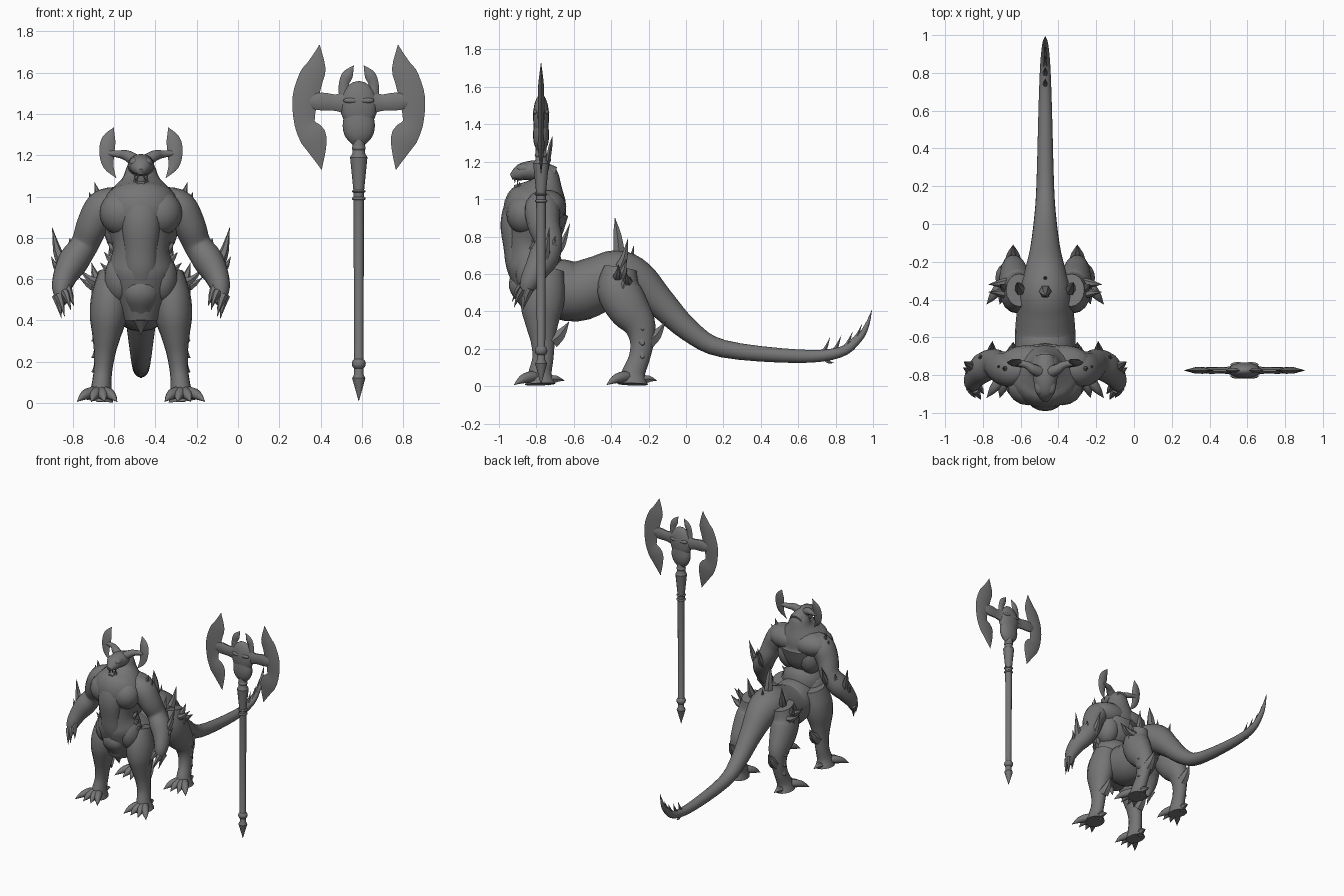
import bpy, bmesh, math
from mathutils import Vector, Matrix

cube = bpy.data.objects.get("Cube")
if cube:
    bpy.data.objects.remove(cube, do_unlink=True)

GREY = (.18, .18, .18, 1)
stone = bpy.data.materials.new("stone_grey")
stone.use_nodes = True
stone.diffuse_color = GREY
stone.node_tree.nodes["Principled BSDF"].inputs["Base Color"].default_value = GREY

BODY = Vector((-.47, 0, 0))
AXE = Vector((.585, -.775, 0))


def smooth_path(path, steps):
    """Catmull-Rom interpolation of (x, y, z, half width) sections."""
    points = [Vector(section) for section in path]
    padded = [points[0]] + points + [points[-1]]
    result = []
    for before, start, end, after in zip(padded, padded[1:], padded[2:], padded[3:]):
        start_slope, end_slope = (end - before) / 2, (after - start) / 2
        for step in range(steps):
            t = step / steps
            blend = t * t * (3 - 2 * t)
            result.append(start.lerp(end, blend) + start_slope * (t * (1 - t) ** 2)
                          - end_slope * (t * t * (1 - t)))
    return result + [points[-1]]


def tube(bm, path, flat=1, sides=16, steps=4):
    """Loft ellipses along a path; width follows x, or y on sideways paths."""
    sections = smooth_path(path, steps)
    centres = [section.xyz for section in sections]
    heading = (centres[-1] - centres[0]).normalized()
    reference = Vector((0, 1, 0)) if abs(heading.x) > .8 else Vector((1, 0, 0))
    last = len(sections) - 1
    rings = []
    for i, section in enumerate(sections):
        tangent = (centres[min(i + 1, last)] - centres[max(i - 1, 0)]).normalized()
        across = (reference - tangent * reference.dot(tangent)).normalized()
        upward = tangent.cross(across)
        radius = max(section.w, .001)
        ring = []
        for k in range(sides):
            angle = math.tau * k / sides
            offset = across * math.cos(angle) + upward * (flat * math.sin(angle))
            ring.append(bm.verts.new(centres[i] + offset * radius))
        rings.append(ring)
    for low, high in zip(rings, rings[1:]):
        for k in range(sides):
            bm.faces.new((low[k - 1], low[k], high[k], high[k - 1]))
    bm.faces.new(rings[0])
    bm.faces.new(rings[-1])


def spike(bm, base, tip, radius=.03, sag=.15):
    """Curved claw from base to tip, its middle dropped by sag."""
    base, tip = Vector(base), Vector(tip)
    middle = (base + tip) / 2
    middle.z -= sag * (tip - base).length
    tube(bm, [(*base, radius), (*middle, radius * .7), (*tip, 0)], sides=6, steps=3)


def blob(bm, centre, radii):
    matrix = Matrix.Translation(centre) @ Matrix.Diagonal((*radii, 1))
    bmesh.ops.create_uvsphere(bm, u_segments=16, v_segments=10, radius=1, matrix=matrix)


def part(name, origin=BODY, mirror=False, tubes=(), spikes=(), blobs=(), angle=55, **shape):
    """One object made of lofts, spikes and ellipsoids, optionally mirrored."""
    bm = bmesh.new()
    for path in tubes:
        tube(bm, path, **shape)
    for values in spikes:
        spike(bm, *values)
    for values in blobs:
        blob(bm, *values)
    bmesh.ops.recalc_face_normals(bm, faces=bm.faces)
    mesh = bpy.data.meshes.new(name)
    bm.to_mesh(mesh)
    bm.free()
    mesh.materials.append(stone)
    mesh.polygons.foreach_set("use_smooth", [True] * len(mesh.polygons))
    mesh.set_sharp_from_angle(angle=math.radians(angle))
    part_object = bpy.data.objects.new(name, mesh)
    part_object.location = origin
    bpy.context.collection.objects.link(part_object)
    if mirror:
        part_object.modifiers.new("mirror", 'MIRROR').use_mirror_merge = False


def mid_line(*rows):
    """Path on the centre plane from (y, z, half width) rows."""
    return [[(0, *row) for row in rows]]


# Four-legged body running into the long tail
part("body_and_tail", sides=20, tubes=mid_line(
    (-.86, .52, .08), (-.72, .53, .15), (-.59, .505, .16), (-.46, .55, .15), (-.36, .59, .138),
    (-.26, .56, .112), (-.14, .45, .082), (.02, .295, .06), (.2, .2, .047), (.6, .16, .036),
    (.82, .18, .028), (.92, .25, .02), (.965, .32, .013), (.995, .41, 0)))

# Upright torso rising into neck and hump
part("torso", flat=.92, sides=20, tubes=mid_line(
    (-.8, .4, .08), (-.8, .52, .13), (-.81, .65, .16), (-.83, .75, .135), (-.81, .85, .17),
    (-.8, .95, .19), (-.77, 1.02, .15), (-.75, 1.09, .09), (-.75, 1.15, .065), (-.75, 1.19, .02)))
part("breast_keel", flat=.75, tubes=mid_line(
    (-.83, 1.05, .05), (-.895, .98, .085), (-.92, .87, .095), (-.915, .74, .08), (-.9, .64, .08),
    (-.87, .53, .06)))
part("torso_muscles", mirror=True, blobs=[
    ((.09, -.86, .92), (.11, .1, .11)), ((.09, -.745, .96), (.16, .105, .09)),
    ((.09, -.765, .85), (.09, .1, .13)), ((.1, -.81, .6), (.08, .1, .12))])
part("loin_drape", flat=.6, sides=8, tubes=mid_line(
    (-.91, .62, .03), (-.9, .54, .08), (-.86, .46, .065), (-.81, .33, 0)))

# Head with open jaws
part("head", flat=.85, tubes=mid_line(
    (-.7, 1.13, .05), (-.79, 1.15, .065), (-.86, 1.15, .057), (-.9, 1.135, .045), (-.935, 1.12, .018)))
part("lower_jaw", flat=.5, sides=12, tubes=mid_line(
    (-.78, 1.09, .055), (-.85, 1.072, .045), (-.92, 1.065, .018)))
part("upper_teeth", mirror=True, spikes=[
    ((x, -.93 + x, 1.11), (x, -.93 + x, 1.085), .006, 0) for x in (.015, .03)])
part("lower_teeth", mirror=True, spikes=[
    ((x, -.92 + x, 1.07), (x, -.92 + x, 1.095), .006, 0) for x in (.02, .03)])
part("brow", mirror=True, blobs=[((.03, -.86, 1.165), (.027, .045, .025))])

# Horn stems ending in crescent blades
part("horn_stem", mirror=True, sides=10, tubes=[[
    (.01, -.79, 1.16, .035), (.06, -.77, 1.195, .028), (.1, -.745, 1.205, .02), (.16, -.735, 1.21, .014)]])
part("horn_blade", mirror=True, flat=.35, sides=6, tubes=[[
    (.132, -.715, 1.335, 0), (.155, -.725, 1.28, .032), (.165, -.735, 1.22, .037),
    (.158, -.745, 1.15, .026), (.12, -.76, 1.09, 0)]])

# Arms, claws and arm spikes
part("arm", mirror=True, flat=1.1, tubes=[[
    (.1, -.77, .99, .06), (.18, -.77, .95, .085), (.235, -.76, .86, .078), (.272, -.735, .77, .068),
    (.325, -.76, .69, .074), (.365, -.8, .62, .06), (.385, -.84, .55, .045), (.38, -.865, .48, .02)]])
part("finger_claws", mirror=True, spikes=[
    ((.41, -.83, .52), (.385, -.87, .41), .022, -.1), ((.4, -.87, .52), (.37, -.92, .42), .022, -.1),
    ((.37, -.88, .54), (.34, -.93, .45), .02, -.1), ((.36, -.85, .57), (.325, -.9, .47), .022, 0)])
part("arm_spikes", mirror=True, spikes=[
    ((.38, -.76, .68), (.43, -.73, .85)), ((.33, -.72, .72), (.345, -.7, .8)),
    ((.285, -.7, .71), (.28, -.62, .87)), ((.39, -.79, .64), (.435, -.76, .71), .02),
    ((.2, -.77, 1), (.225, -.76, 1.07), .02), ((.23, -.77, .96), (.25, -.75, 1.02), .02)])


def leg_pair(name, path_y):
    """Mirrored legs with the same build; path_y bends them, hip to sole."""
    heights = (.63, .52, .42, .33, .24, .15, .07, .01)
    widths = (.07, .092, .09, .07, .052, .045, .05, .065)
    foot, ankle = path_y[-1], path_y[-3]
    part(name + "_leg", mirror=True, flat=1.25, tubes=[
        [(.2 - z / 10, y, z, width) for y, z, width in zip(path_y, heights, widths)]])
    part(name + "_toes", mirror=True, sides=8, steps=3, tubes=[
        [(.2 + spread * reach, foot - reach * .14, height, width) for reach, height, width in
         ((0, .05, .025), (.35, .05, .03), (.7, .035, .022), (1, .006, 0))]
        for spread in (-.085, -.025, .04, .11)])
    part(name + "_leg_spurs", mirror=True, spikes=[
        ((.2, foot + .04, .03), (.19, foot + .13, .03), .03, -.1),
        ((.17, ankle + .05, .24), (.17, ankle + .14, .345), .045, .1)])


# Front and hind legs
leg_pair("front", (-.74, -.76, -.77, -.77, -.765, -.765, -.78, -.78))
leg_pair("hind", (-.35, -.36, -.31, -.25, -.235, -.25, -.28, -.285))

# Spikes on flanks, waist, rump and tail
part("flank_spikes", mirror=True, spikes=[
    ((.2, -.35, z), (.24, -.32, z + .1)) for z in (.4, .5, .58)] + [
    ((.19, -.24, z), (.24, -.23, z - .05)) for z in (.2, .27, .35)] + [
    ((.18, -.37, .58), (.3, -.36, .65)), ((.18, -.31, .56), (.3, -.32, .61)),
    ((.13, -.35, .64), (.15, -.31, .79))])
part("waist_spikes", mirror=True, spikes=[
    ((.11, -.82, z), (.45 - z * .4, -.81, z + .05)) for z in (.63, .68, .73)])
part("rump_spikes", spikes=[
    ((0, -.355, .7), (0, -.38, .9), .035, -.05), ((0, -.3, .66), (0, -.28, .75), .02)])
part("tail_spikes", spikes=[
    ((0, y, z), (0, y + .05, z + .09), .016) for y, z in
    ((.72, .17), (.78, .18), (.84, .2), (.89, .24))] + [((0, .74, .15), (0, .79, .125), .014)])

# Great axe: shaft with collars and pointed foot
part("axe_shaft", AXE, sides=12, steps=1, angle=35, tubes=mid_line(
    (0, .01, 0), (0, .12, .032), (0, .14, .022), (0, 1.03, .026), (0, 1.19, .042),
    (0, 1.21, .03), (0, 1.3, .03)))
part("axe_collars", AXE, blobs=[
    ((0, 0, z), (.034, .034, height)) for z, height in
    ((.19, .03), (.99, .012), (1.025, .01), (1.235, .02))])

# Axe head: boss, jaw, brows, horns, arms and blades
part("axe_boss", AXE, blobs=[((0, 0, 1.44), (.09, .043, .12))])
part("axe_jaw", AXE, flat=.55, tubes=mid_line(
    (0, 1.25, .03), (0, 1.29, .065), (0, 1.34, .078), (0, 1.4, .07)))
part("axe_brows", AXE, mirror=True, blobs=[
    ((.035, side * .03, 1.465), (.04, .014, .014)) for side in (-1, 1)])
part("axe_horn", AXE, mirror=True, flat=.5, sides=6, tubes=[[
    (.065, 0, 1.47, .03), (.073, 0, 1.54, .024), (.053, 0, 1.59, .026), (.024, 0, 1.635, 0)]])
part("axe_arm", AXE, mirror=True, flat=2.5, sides=10, tubes=[[
    (.05, 0, 1.455, .026), (.11, 0, 1.455, .017), (.17, 0, 1.46, .018), (.21, 0, 1.46, .016),
    (.26, 0, 1.46, .005)]])
part("axe_blade", AXE, mirror=True, flat=.28, sides=4, steps=3, angle=40, tubes=[[
    (.18, 0, 1.13, 0), (.2, 0, 1.22, .042), (.222, 0, 1.29, .065), (.262, 0, 1.355, .05),
    (.26, 0, 1.47, .062), (.233, 0, 1.57, .06), (.207, 0, 1.63, .048), (.19, 0, 1.735, 0)]])
